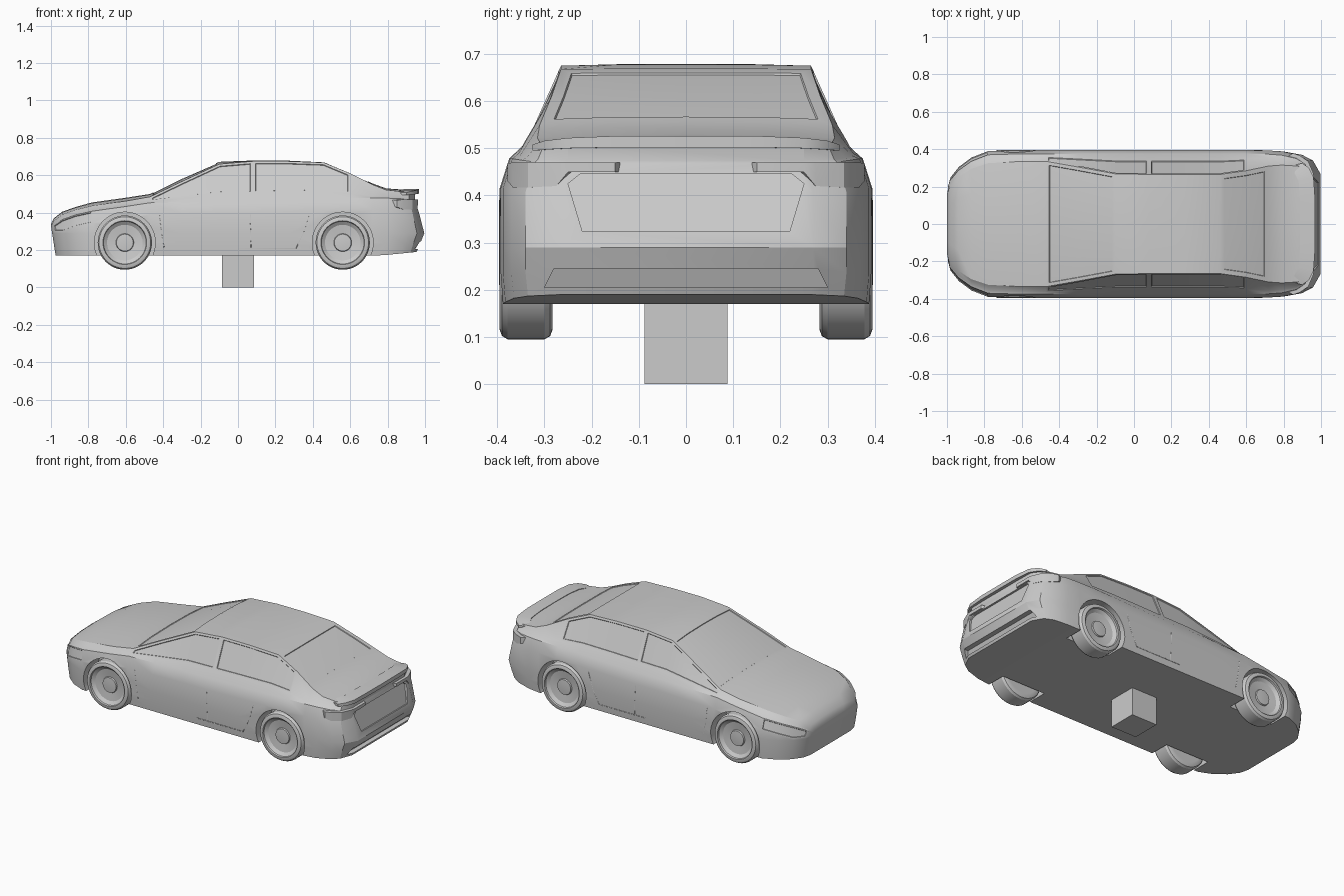
import bpy, bmesh, math

if "Cube" in bpy.data.objects:
    bpy.data.objects.remove(bpy.data.objects["Cube"])


def make(name, bm, angle=28):
    bmesh.ops.recalc_face_normals(bm, faces=bm.faces)
    me = bpy.data.meshes.new(name)
    bm.to_mesh(me)
    bm.free()
    ob = bpy.data.objects.new(name, me)
    bpy.context.collection.objects.link(ob)
    smooth(ob, angle)
    return ob


def smooth(ob, angle):
    bpy.ops.object.select_all(action='DESELECT')
    ob.select_set(True)
    bpy.context.view_layer.objects.active = ob
    bpy.ops.object.shade_smooth_by_angle(angle=math.radians(angle))


def interp(table, t):
    for (a, va), (b, vb) in zip(table, table[1:]):
        if t <= b:
            return va + (vb - va) * max(0, (t - a) / (b - a))
    return table[-1][1]


def bridge(bm, rings, closed=True):
    """Quads between successive rings, returned as grid[i][j]."""
    n = len(rings[0])
    return [[bm.faces.new((a[j], a[(j + 1) % n], b[(j + 1) % n], b[j]))
             for j in range(n if closed else n - 1)] for a, b in zip(rings, rings[1:])]


def lathe(name, profile, x, z, side, seg=48):
    """Spin (y, r) profile about the axle."""
    bm = bmesh.new()
    rings = []
    for y, r in profile:
        rings.append([bm.verts.new((x + r * math.cos(2 * math.pi * k / seg), y * side,
                                    z + r * math.sin(2 * math.pi * k / seg))) for k in range(seg)])
    bridge(bm, rings)
    bm.faces.new(rings[0])
    bm.faces.new(rings[-1])
    return make(name, bm)


def prism(name, outline, x_of_z, x_end):
    """Extrude a (y, z) outline along x; near face follows x_of_z."""
    bm = bmesh.new()
    a = [bm.verts.new((x_of_z(z), y, z)) for y, z in outline]
    b = [bm.verts.new((x_end, y, z)) for y, z in outline]
    bridge(bm, [a, b])
    bm.faces.new(a)
    bm.faces.new(b)
    return make(name, bm)


def strip(name, pts, dx, dy):
    """Wrapped band through (x, y, z low, z high), thickened inward, mirrored in y."""
    bm = bmesh.new()
    rings = []
    for x, y, lo, hi in pts:
        yi = max(0, y - dy)
        rings.append([bm.verts.new(p) for p in
                      ((x, y, lo), (x, y, hi), (x - dx, yi, hi), (x - dx, yi, lo))])
    bridge(bm, rings)
    if pts[0][1] > 0:
        bm.faces.new(rings[0])
    bm.faces.new(rings[-1])
    ob = make(name, bm)
    mod = ob.modifiers.new("mirror", 'MIRROR')
    mod.use_axis = (False, True, False)
    return ob


# Body stations: x, half width, shoulder z, top edge y, top edge z, centre z
stations = [
    (-1.00, .20, .30, .16, .33, .34), (-.985, .25, .33, .20, .355, .37),
    (-.94, .305, .36, .25, .39, .405), (-.87, .355, .385, .295, .415, .43),
    (-.78, .39, .405, .325, .437, .455), (-.60, .395, .43, .335, .462, .48),
    (-.47, .395, .45, .335, .485, .50), (-.30, .395, .455, .305, .567, .585),
    (-.10, .395, .46, .268, .66, .672), (.08, .395, .46, .265, .675, .679),
    (.27, .395, .465, .265, .675, .678), (.46, .395, .47, .265, .668, .669),
    (.60, .395, .475, .285, .61, .614), (.72, .393, .475, .31, .55, .556),
    (.80, .388, .475, .315, .522, .53), (.90, .37, .472, .31, .513, .524),
    (.96, .34, .468, .30, .51, .522), (1.0, .27, .465, .25, .508, .52)]
nose = [(.17, .975), (.33, 1.0)]
tail = [(.19, .955), (.25, .98), (.30, 1.0), (.44, .955), (.47, .945), (.50, .945), (.52, .955)]


def section(x, w, zs, yt, zt, zc):
    z0 = .17 + max(0, x - .75) * .08
    ws = w - .02
    half = [(w - .005, z0), (w, .235), (w, .29), (w, max(.30, zs - .06) if x > -.99 else .295),
            (ws, zs + .003), (ws + (yt - ws) * .3, zs + (zt - zs) * .2),
            (yt, zt), (yt * .55, zt + (zc - zt) * .8)]
    ring = half + [(0, zc)] + [(-y, z) for y, z in reversed(half)]

    def shift(z):
        if x > .75:
            return .75 + (x - .75) * (interp(tail, z) - .75) / .25
        if x < -.8:
            return -.8 + (x + .8) * (interp(nose, z) - .8) / .2
        return x
    return [(shift(z), y, z) for y, z in ring]


bm = bmesh.new()
rings = [[bm.verts.new(p) for p in section(*s)] for s in stations]
grid = bridge(bm, rings)
for r in (rings[0], rings[-1]):
    for i in range(7):
        bm.faces.new((r[i], r[i + 1], r[15 - i], r[16 - i]))
    bm.faces.new((r[7], r[8], r[9]))
bmesh.ops.recalc_face_normals(bm, faces=bm.faces)

# Sunken glass and headlights
regions = [(range(6, 8), (6, 7, 8, 9), .018), (range(11, 13), (6, 7, 8, 9), .025)]
for row in (5, 10):
    regions += [(range(6, 9), (row,), .013), (range(9, 12), (row,), .013)]
for row in (3, 12):
    regions.append((range(1, 4), (row,), .006))
for cols, rows, t in regions:
    bmesh.ops.inset_region(bm, faces=[grid[i][j] for i in cols for j in rows],
                           thickness=t, depth=0, use_even_offset=True)
    bmesh.ops.inset_region(bm, faces=[grid[i][j] for i in cols for j in rows],
                           thickness=.002, depth=-.004, use_even_offset=True)
body = make("car_body", bm)

# Wheel wells, number plate recess and lower bumper recess
axles = (-.605, .56)
cutters = [lathe("well_cutter", [(.27, .163), (.5, .163)], x, .24, s) for x in axles for s in (1, -1)]
cutters.append(prism("plate_cutter", [(-.225, .445), (-.25, .425), (-.22, .325), (.22, .325),
                                      (.25, .425), (.225, .445)],
                     lambda z: interp(tail, z) - .012, 1.1))
cutters.append(prism("bumper_cutter", [(-.28, .245), (-.30, .205), (.30, .205), (.28, .245)],
                     lambda z: interp(tail, z) - .03, 1.1))
bpy.context.view_layer.objects.active = body
for c in cutters:
    c.hide_render = True
    mod = body.modifiers.new("cut", 'BOOLEAN')
    mod.object = c
    mod.solver = 'EXACT'
    bpy.ops.object.modifier_apply(modifier=mod.name)
for c in cutters:
    bpy.data.objects.remove(c)
smooth(body, 28)

# Wheels: rounded tyre, dished rim, hub
wheel = [(.283, .11), (.283, .125), (.288, .138), (.30, .145), (.378, .145), (.390, .138),
         (.395, .125), (.395, .117), (.386, .114), (.372, .095), (.366, .048),
         (.374, .045), (.376, .02)]
for x, end in zip(axles, ("front", "rear")):
    for s, side in ((1, "left"), (-1, "right")):
        lathe(f"{end}_{side}_wheel", wheel, x, .24, s)

# Tail lights and boot lip
strip("tail_lights", [(.963, .15, .45, .47), (.963, .25, .45, .47), (.958, .275, .42, .47),
                      (.932, .335, .417, .47), (.885, .367, .417, .47), (.85, .378, .43, .468)], .05, .03)
strip("boot_lip", [(.968, 0, .502, .526), (.967, .15, .502, .526), (.96, .25, .50, .522),
                   (.935, .30, .497, .516), (.90, .325, .495, .508)], .08, .02)

# Door seams along both flanks
for s in (1, -1):
    cu = bpy.data.curves.new("door_seams", 'CURVE')
    cu.dimensions = '3D'
    cu.bevel_depth = .002
    cu.bevel_resolution = 0
    for path in ([(-.42, .39), (-.41, .30), (-.395, .215)], [(.065, .39), (.07, .215)],
                 [(0, .21), (.31, .21), (.35, .29), (.38, .39)]):
        sp = cu.splines.new('POLY')
        sp.points.add(len(path) - 1)
        for p, (x, z) in zip(sp.points, path):
            p.co = (x, s * .394, z, 1)
    bpy.context.collection.objects.link(bpy.data.objects.new("door_seams", cu))

# Support block under the floor
bm = bmesh.new()
bmesh.ops.create_cube(bm, size=1)
for v in bm.verts:
    v.co = (v.co.x * .172, v.co.y * .176, (v.co.z + .5) * .17)
make("support_block", bm)
